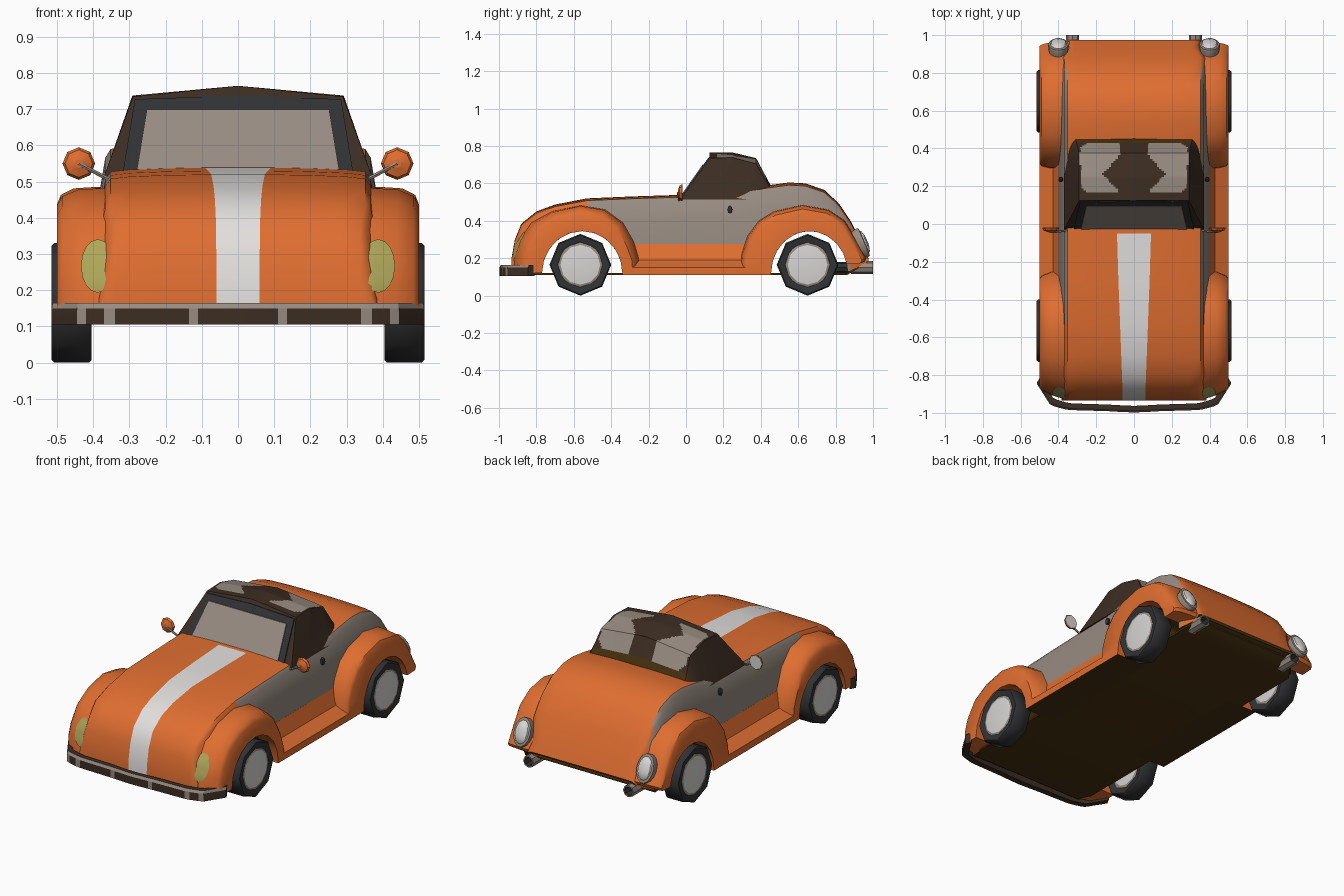
import bpy, bmesh, math
from mathutils import Matrix, Vector
from mathutils.bvhtree import BVHTree

if "Cube" in bpy.data.objects:
    bpy.data.objects.remove(bpy.data.objects["Cube"])

MATS = {}
for n, c in {"orange paint": (0.74, 0.155, 0.03), "white stripe": (0.76, 0.74, 0.72),
             "warm gray": (0.31, 0.26, 0.22), "dark brown": (0.045, 0.026, 0.016),
             "floor brown": (0.062, 0.03, 0.005), "black rubber": (0.03, 0.031, 0.033),
             "lamp yellow": (0.42, 0.38, 0.10), "light gray": (0.68, 0.67, 0.66)}.items():
    m = bpy.data.materials.new(n)
    m.diffuse_color = (*c, 1)
    m.use_nodes = True
    m.node_tree.nodes["Principled BSDF"].inputs["Base Color"].default_value = m.diffuse_color
    MATS[n] = m
NAMES = list(MATS)


def paint(ob, rule):
    """Colour faces by rule(center, normal)."""
    for p in ob.data.polygons:
        p.material_index = NAMES.index(rule(p.center, p.normal))


def loft(name, rings, rule, mirror=False, angle=40, cuts=0):
    """Skin closed rings into a capped solid."""
    bm = bmesh.new()
    vs = [[bm.verts.new(p) for p in r] for r in rings]
    n = len(rings[0])
    for a, b in zip(vs, vs[1:]):
        for j in range(n):
            k = (j + 1) % n
            bm.faces.new((a[j], a[k], b[k], b[j]))
    bm.faces.new(vs[0])
    bm.faces.new(vs[-1])
    if cuts:
        bmesh.ops.subdivide_edges(bm, edges=bm.edges[:], cuts=cuts, use_grid_fill=True)
    bmesh.ops.recalc_face_normals(bm, faces=bm.faces[:])
    me = bpy.data.meshes.new(name)
    bm.to_mesh(me)
    bm.free()
    for m in MATS.values():
        me.materials.append(m)
    ob = bpy.data.objects.new(name, me)
    bpy.context.collection.objects.link(ob)
    paint(ob, rule)
    bpy.ops.object.select_all(action='DESELECT')
    ob.select_set(True)
    bpy.context.view_layer.objects.active = ob
    bpy.ops.object.shade_smooth_by_angle(angle=math.radians(angle))
    if mirror:
        ob.modifiers.new("mirror", 'MIRROR')
    return ob


def lathe(name, prof, M, rule, n=12, sx=1, sz=1, **kw):
    """Turn (radius, height) points around the local y axis."""
    rings = [[M @ Vector((r * sx * math.cos(2 * math.pi * j / n), h,
                          r * sz * math.sin(2 * math.pi * j / n))) for j in range(n)]
             for r, h in prof]
    return loft(name, rings, rule, **kw)


T = Matrix.Translation
TO_X = Matrix.Rotation(-math.pi / 2, 4, 'Z')
# Wheel arch: centre y, half width, end angle
ARCH = {"front": (-0.555, 0.215, 0), "rear": (0.66, 0.205, 0.22)}
AZ, AH = 0.12, 0.225                                        # arch base z, height

# Central body: hood, doors and rear deck
stations = [(-.935, .13), (-.933, .2), (-.915, .3), (-.88, .385), (-.8, .45), (-.7, .487),
            (-.53, .52), (-.3, .53), (-.05, .538), (.2, .545), (.44, .59), (.55, .605),
            (.64, .6), (.74, .565), (.82, .49), (.88, .4), (.94, .28), (.975, .2), (.968, .185)]


def stripe(y):
    return .06 + .03 * min(1, max(0, (y + .9) / .8))


rings = []
for y, t in stations:
    k = .96 if y < -.85 else .88 if y > .9 else 1
    b = .12 + .55 * max(0, y - .86)                         # tail sweeps up
    half = [(0, 1), (stripe(y), 1), (.2, .995), (.3, .985), (.352, .97), (.367, .92),
            (.385, .7), (.4, .36), (.4, 0)]
    pts = [(x * (k if x > .15 else 1), y, b + (t - b) * f) for x, f in half]
    rings.append(pts + [(-x, y, z) for x, y, z in reversed(pts[1:])])


def body_rule(c, n):
    if n.z < -.3:
        return "floor brown"
    if abs(n.x) > .7 and -.55 < c.y < .9:
        return "warm gray"
    if abs(c.x) < stripe(c.y) and c.y < -.05:
        return "white stripe"
    return "orange paint"


body = loft("body", rings, body_rule)
for key, (cy, hw, _) in ARCH.items():          # wheel tunnels
    cut = lathe("cutter", [(1, -.7), (1, .7)], T((0, cy, AZ)) @ TO_X,
                lambda c, n: "floor brown", n=24, sx=hw, sz=AH)
    cut.hide_render = True
    bpy.context.view_layer.objects.active = body
    mod = body.modifiers.new("arch", 'BOOLEAN')
    mod.object, mod.operation, mod.solver = cut, 'DIFFERENCE', 'EXACT'
    bpy.ops.object.modifier_apply(modifier=mod.name)
    bpy.data.objects.remove(cut)
paint(body, body_rule)

# Fenders: rounded outer profile swept to the wheel arch
profiles = {
    "front": ([(-.93, .12), (-.925, .22), (-.9, .29), (-.83, .39), (-.72, .45), (-.565, .482),
               (-.43, .46), (-.33, .39), (-.27, .29), (-.235, .2), (-.23, .12)],
              [(.3, 1, 1), (.37, .985, 1), (.44, .935, .99), (.485, .875, .94), (.5, .83, .87)]),
    "rear": ([(.285, .12), (.295, .22), (.33, .32), (.39, .4), (.47, .45), (.62, .485),
              (.76, .46), (.85, .4), (.91, .3), (.965, .2), (.955, .18)],
             [(.3, 1, 1), (.4, 1, 1), (.455, .98, .99), (.49, .95, .94), (.5, .92, .87)])}
fenders = {}
for key, (prof, layers) in profiles.items():
    cy, hw, end = ARCH[key]
    rings = []
    for i, (y, z) in enumerate(prof):
        a = math.pi - (math.pi - end) * i / (len(prof) - 1)
        ay, az = cy + hw * math.cos(a), AZ + AH * math.sin(a)
        rings.append([(x, cy + (y - cy) * sy, AZ + (z - AZ) * sz) for x, sy, sz in layers]
                     + [(.5, ay, az), (.3, ay, az)])
    fenders[key] = loft(key + "_fenders", rings, lambda c, n: "orange paint", mirror=True)

# Sills between the fenders, and the floor plate
sec = [(.3, .275), (.4, .275), (.43, .19), (.5, .15), (.5, .11), (.3, .11)]
loft("sills", [[(x, y, z) for x, z in sec] for y in (-.34, .455)],
     lambda c, n: "floor brown" if n.z < -.7 else "orange paint", mirror=True, angle=30)
sec = [(-.4, .11), (.4, .11), (.4, .121), (-.4, .121)]
loft("floor", [[(x * k, y, z + dz) for x, z in sec]
               for y, k, dz in ((-.92, .9, 0), (-.85, 1, 0), (.86, 1, 0), (.955, .85, .055))],
     lambda c, n: "floor brown")

# Soft top: base y, top y, edge half-width, edge z, centre z
rings = []
for yb, yt, w, ze, zc in [(-.03, .125, .29, .735, .765), (.15, .25, .292, .738, .765),
                          (.33, .375, .29, .705, .735), (.45, .455, .31, .57, .585)]:
    half = [(0, yt, zc), (w * .5, yt, (ze + zc) / 2), (w, yt, ze), (.37, yb, .515)]
    rings.append(half + [(-x, y, z) for x, y, z in reversed(half[1:])])


def top_rule(c, n):
    inner = .075 + .09 * max(0, 1 - abs(c.y - .265) / .1)
    outer = .285 - .08 * max(0, abs(c.y - .3) - .1) / .03 * .4
    if n.z > .3 and .165 < c.y < .43 and inner < abs(c.x) < outer:
        return "warm gray"
    if c.y > .43 and n.y > .3 and c.z < .63:
        return "floor brown"
    return "dark brown"


loft("soft_top", rings, top_rule, angle=30, cuts=11)


# Windshield glass and frame, following the slope of the front opening
def on_slope(x, z, off):
    return (x, -.03 + (z - .515) * .155 / .22 - off, z)


glass = [(-.28, .53), (.28, .53), (.252, .7), (-.252, .7)]
loft("windshield", [[on_slope(x, z, o) for x, z in glass] for o in (.012, .004)],
     lambda c, n: "warm gray")
rim = [(-.32, .515), (.32, .515), (.285, .728), (0, .738), (-.285, .728)]
loft("windshield_frame", [[on_slope(x, z, o) for x, z in rim] for o in (.007, -.002)],
     lambda c, n: "black rubber")

# Wheels: eight-sided tyres with shallow hub domes on both sides
tyre = [(.11, -.04), (.125, -.05), (.158, -.055), (.165, -.048), (.165, .048),
        (.158, .055), (.125, .052), (.11, .042)]
hub = [(.1, -.046), (.125, -.042), (.126, .044), (.118, .05), (.106, .051), (.1, .052),
       (.05, .055), (.015, .056)]


def hub_rule(cy):
    return lambda c, n: ("light gray" if math.hypot(c.y - cy, c.z - .165) < .105
                         else "warm gray" if abs(n.x) > .4 else "black rubber")


for key, y in (("front", -.565), ("rear", .65)):
    M = T((.46, y, .165)) @ TO_X
    lathe(key + "_tyres", tyre, M, lambda c, n: "black rubber", n=8, mirror=True, angle=50)
    lathe(key + "_hubs", hub, M, hub_rule(y), n=12, mirror=True, angle=50)

# Front bumper with swept-back ends
half = [(.11, -.993), (.135, -.991), (.34, -.985), (.37, -.98), (.42, -.966), (.445, -.955),
        (.515, -.845)]
path = [(-x, y) for x, y in reversed(half)] + [(0, -.998)] + half
rings = [[(x, y, .105), (x, y, .15), (x * .995, y + .008, .165),
          (x * .965, y + .035, .165), (x * .965, y + .035, .105)] for x, y in path]


def bumper_rule(c, n):
    x = abs(c.x)
    if n.y < -.3 and (c.z > .15 or .11 < x < .135 or .34 < x < .37 or .42 < x < .445):
        return "warm gray"
    return "dark brown"


loft("front_bumper", rings, bumper_rule, angle=25)

# Headlights: oval plates draped on the front fenders
bm = bmesh.new()
bm.from_mesh(fenders["front"].data)
tree = BVHTree.FromBMesh(bm)
rings = []
for r in (.15, .4, .7, 1):
    ring = []
    for j in range(16):
        a = math.tau * j / 16
        p = Vector((.388 + .046 * r * math.cos(a), -2, .265 + .074 * r * math.sin(a)))
        ring.append(tree.ray_cast(p, Vector((0, 1, 0)))[0] + Vector((0, -.005, .002)))
    rings.append(ring)
bm.free()
loft("headlights", rings, lambda c, n: "lamp yellow", mirror=True)

# Tail lights: gray rim with pale dome
lathe("tail_lights", [(.9, -.04), (1, .0), (.97, .012), (.78, .014), (.7, .022), (.3, .03)],
      T((.4, .941, .282)) @ Matrix.Rotation(math.radians(23), 4, 'X'),
      lambda c, n: "light gray" if math.hypot((c.x - .4) / .055, (c.z - .285) / .08) < .75
      else "warm gray", n=14, sx=.055, sz=.084, mirror=True)

# Exhaust pipes
lathe("exhaust_pipes", [(.03, .78), (.03, .88), (.035, .885), (.035, 1), (.027, 1), (.027, .95)],
      T((.325, 0, .15)),
      lambda c, n: "warm gray" if c.y > .88 and math.hypot(c.x - .325, c.z - .15) > .028
      else "black rubber", n=8, mirror=True)

# Side mirrors on arms
lathe("side_mirrors", [(.042, -.018), (.045, -.022), (.038, -.034), (.012, -.044)],
      T((.44, 0, .55)), lambda c, n: "light gray" if n.y > .7 else "orange paint",
      n=8, mirror=True, angle=20)
a, b = Vector((.355, -.035, .505)), Vector((.44, -.043, .55))
lathe("mirror_arms", [(.006, 0), (.006, (b - a).length)],
      T(a) @ (b - a).to_track_quat('Y', 'Z').to_matrix().to_4x4(),
      lambda c, n: "warm gray", n=6, mirror=True)

# Door handles
lathe("door_handles", [(.004, 0), (.013, .01), (.013, .022), (.005, .028)],
      T((.372, .235, .46)) @ TO_X, lambda c, n: "black rubber", n=8, sz=1.7, mirror=True)
